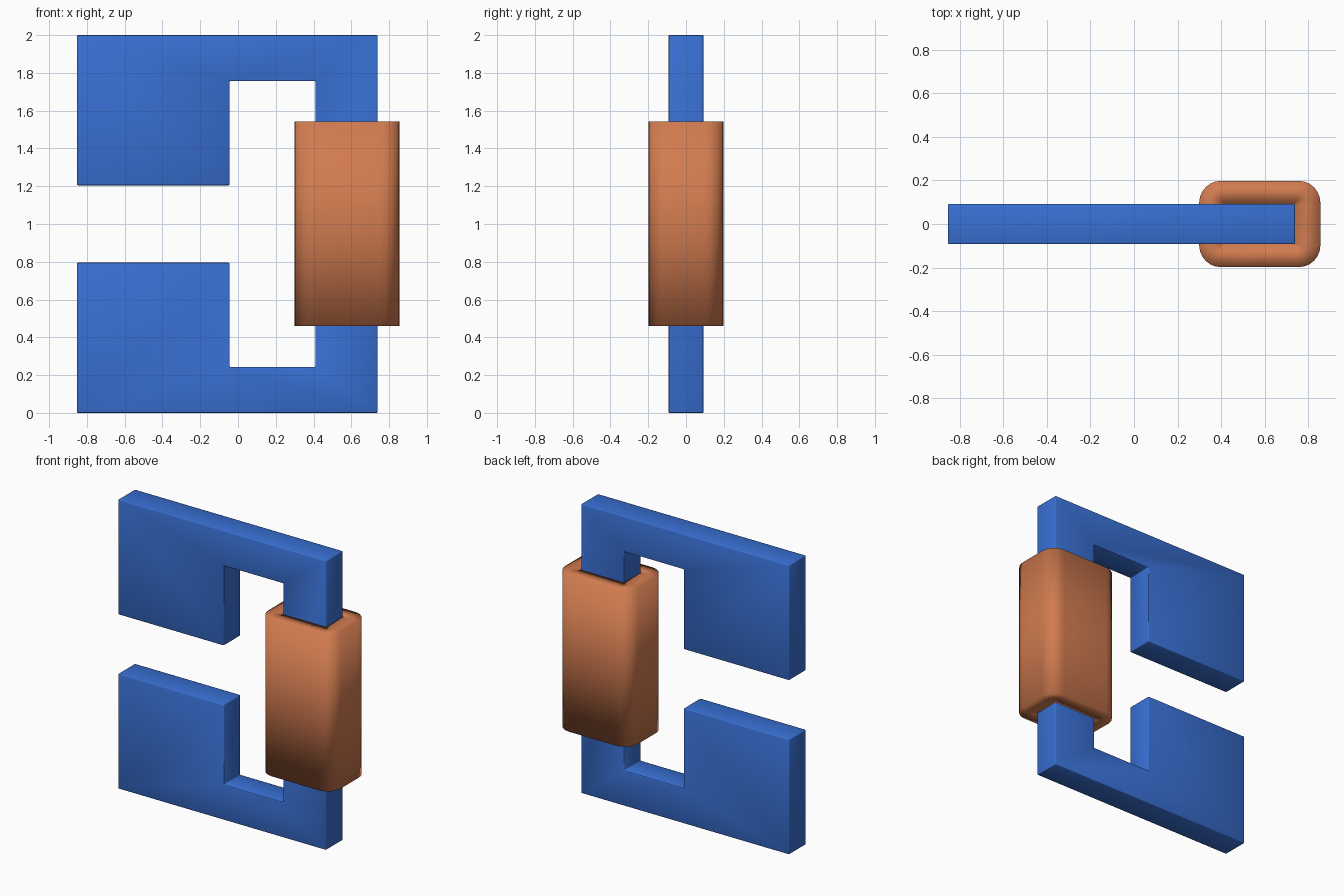
import bpy, bmesh, math

if "Cube" in bpy.data.objects:
    bpy.data.objects.remove(bpy.data.objects["Cube"])


def material(name, rgb):
    mat = bpy.data.materials.new(name)
    mat.diffuse_color = (*rgb, 1)
    mat.use_nodes = True
    mat.node_tree.nodes["Principled BSDF"].inputs["Base Color"].default_value = mat.diffuse_color
    return mat


def finish(bm, name, mat):
    bmesh.ops.recalc_face_normals(bm, faces=bm.faces)
    for f in bm.faces:
        f.smooth = True
    me = bpy.data.meshes.new(name)
    bm.to_mesh(me)
    bm.free()
    me.materials.append(mat)
    ob = bpy.data.objects.new(name, me)
    bpy.context.collection.objects.link(ob)
    return ob


def rounded_rect(cx, hx, hy, r, steps=6):
    pts = []
    for i, (sx, sy) in enumerate([(1, 1), (-1, 1), (-1, -1), (1, -1)]):
        for k in range(steps + 1):
            a = math.pi / 2 * (i + k / steps)
            pts.append((cx + sx * (hx - r) + r * math.cos(a),
                        sy * (hy - r) + r * math.sin(a)))
    return pts


blue = material("core_blue", (0.04, 0.16, 0.65))
copper = material("coil_copper", (0.64, 0.20, 0.08))

# Iron core: upper half profile mirrored about z = 1, extruded in y
half = [(-0.853, 1.205), (-0.853, 2.0), (0.738, 2.0)]
inner = [(0.41, 1.757), (-0.045, 1.757), (-0.045, 1.205)]
flip = lambda pts: [(x, 2 - z) for x, z in reversed(pts)]
profile = half + flip(half) + flip(inner) + inner
bm = bmesh.new()
face = bm.faces.new([bm.verts.new((x, -0.092, z)) for x, z in profile])
ext = bmesh.ops.extrude_face_region(bm, geom=[face])
bmesh.ops.translate(bm, vec=(0, 0.184, 0),
                    verts=[v for v in ext["geom"] if isinstance(v, bmesh.types.BMVert)])
core = finish(bm, "magnet_core", blue)
bevel = core.modifiers.new("edge_softening", "BEVEL")
bevel.width = 0.005
bevel.segments = 2

# Coil: rounded sleeve around the leg, with a loop at mid height
outer = rounded_rect(0.577, 0.278, 0.198, 0.1)
hole = rounded_rect(0.574, 0.164, 0.092, 0.002)
bm = bmesh.new()
rings = [[bm.verts.new((x, y, z)) for x, y in pts]
         for pts, z in [(outer, 0.46), (outer, 1.0), (outer, 1.543),
                        (hole, 1.543), (hole, 0.46)]]
n = len(outer)
for r, ring in enumerate(rings):
    nxt = rings[(r + 1) % len(rings)]
    for i in range(n):
        j = (i + 1) % n
        bm.faces.new((ring[i], ring[j], nxt[j], nxt[i]))
finish(bm, "copper_coil", copper)
